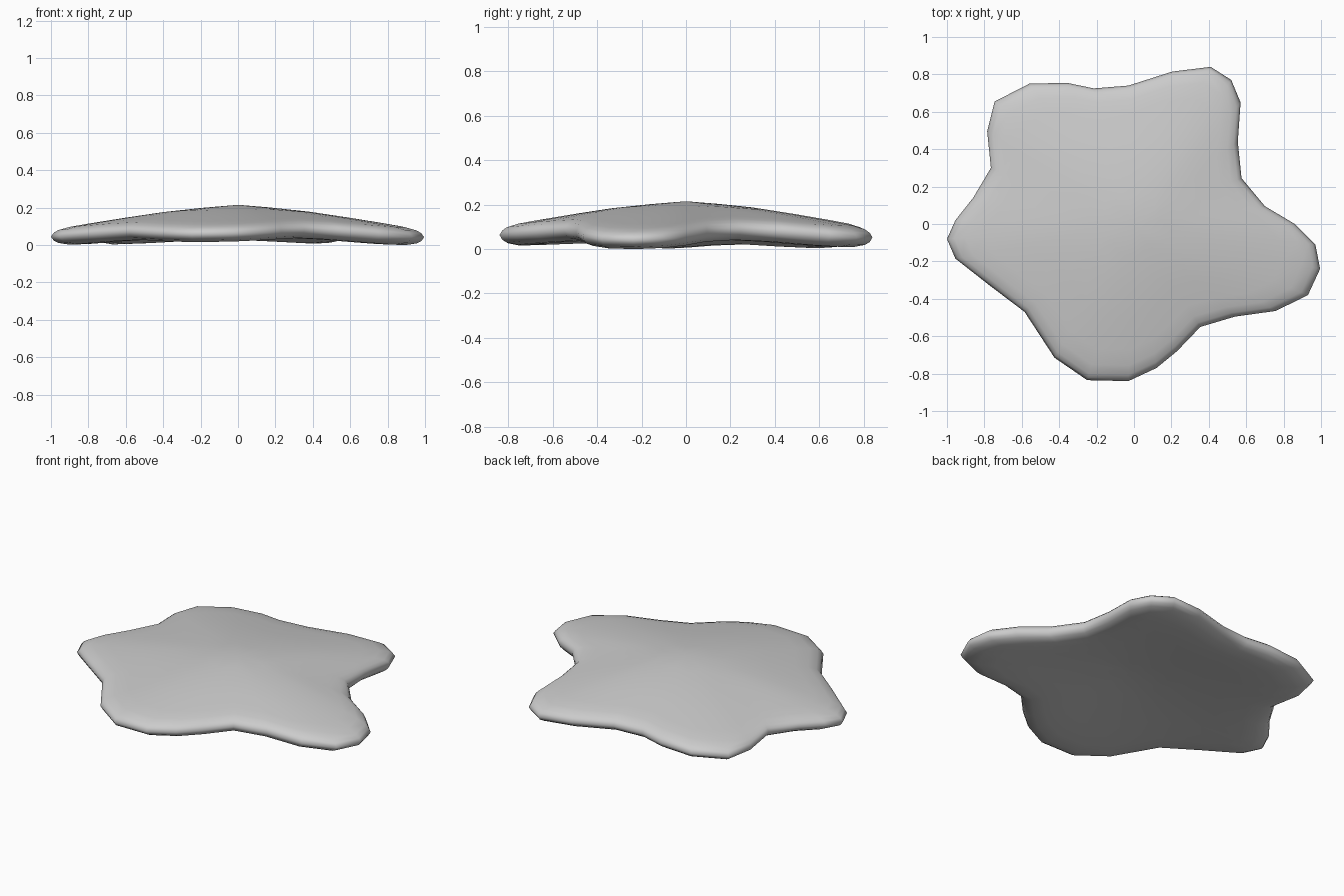
import bpy, bmesh, math

if "Cube" in bpy.data.objects:
    bpy.data.objects.remove(bpy.data.objects["Cube"])

# Five-lobed outline seen from above
OUTLINE = [(.995, -.24), (.97, -.11), (.86, 0), (.70, .095), (.575, .245), (.555, .44),
           (.57, .65), (.52, .77), (.41, .84), (.205, .815), (-.03, .74), (-.215, .725),
           (-.36, .755), (-.56, .75), (-.745, .655), (-.785, .495), (-.765, .30),
           (-.86, .14), (-.955, .02), (-1, -.08), (-.955, -.185), (-.77, -.33),
           (-.585, -.47), (-.425, -.715), (-.25, -.835), (-.03, -.84), (.12, -.77),
           (.23, -.68), (.355, -.55), (.54, -.495), (.757, -.465), (.93, -.38)]

# Ring position (fraction of outline), thickness above and below the mid surface
RINGS = [(.2, .063, .063), (.4, .063, .062), (.6, .056, .062), (.8, .047, .062),
         (.9, .041, .054), (.96, .031, .038), (.985, .019, .023)]


def mid(r):
    """Draped mid surface: high in the centre, drooping to the tips."""
    return .17 - .115 * math.sqrt(r * r + .01)


bm = bmesh.new()


def ring(t, offset):
    return [bm.verts.new((x * t, y * t, mid(math.hypot(x, y) * t) + offset))
            for x, y in OUTLINE]


# Rings run from the top centre, round the rim, to the bottom centre
loops = [ring(t, up) for t, up, down in RINGS]
loops.append(ring(1, 0))
loops += [ring(t, -down) for t, up, down in reversed(RINGS)]
n = len(OUTLINE)
for a, b in zip(loops, loops[1:]):
    for i in range(n):
        j = (i + 1) % n
        bm.faces.new((a[i], b[i], b[j], a[j]))

# Close both centres with fans
for loop, offset in ((loops[0], .066), (loops[-1], -.063)):
    c = bm.verts.new((0, 0, mid(0) + offset))
    for i in range(n):
        bm.faces.new((c, loop[i], loop[(i + 1) % n]))
bmesh.ops.recalc_face_normals(bm, faces=bm.faces)

# Rest the lowest point on the ground
low = min(v.co.z for v in bm.verts)
for v in bm.verts:
    v.co.z -= low
for f in bm.faces:
    f.smooth = True

mesh = bpy.data.meshes.new("star_body")
bm.to_mesh(mesh)
bm.free()
body = bpy.data.objects.new("star_body", mesh)
bpy.context.collection.objects.link(body)
